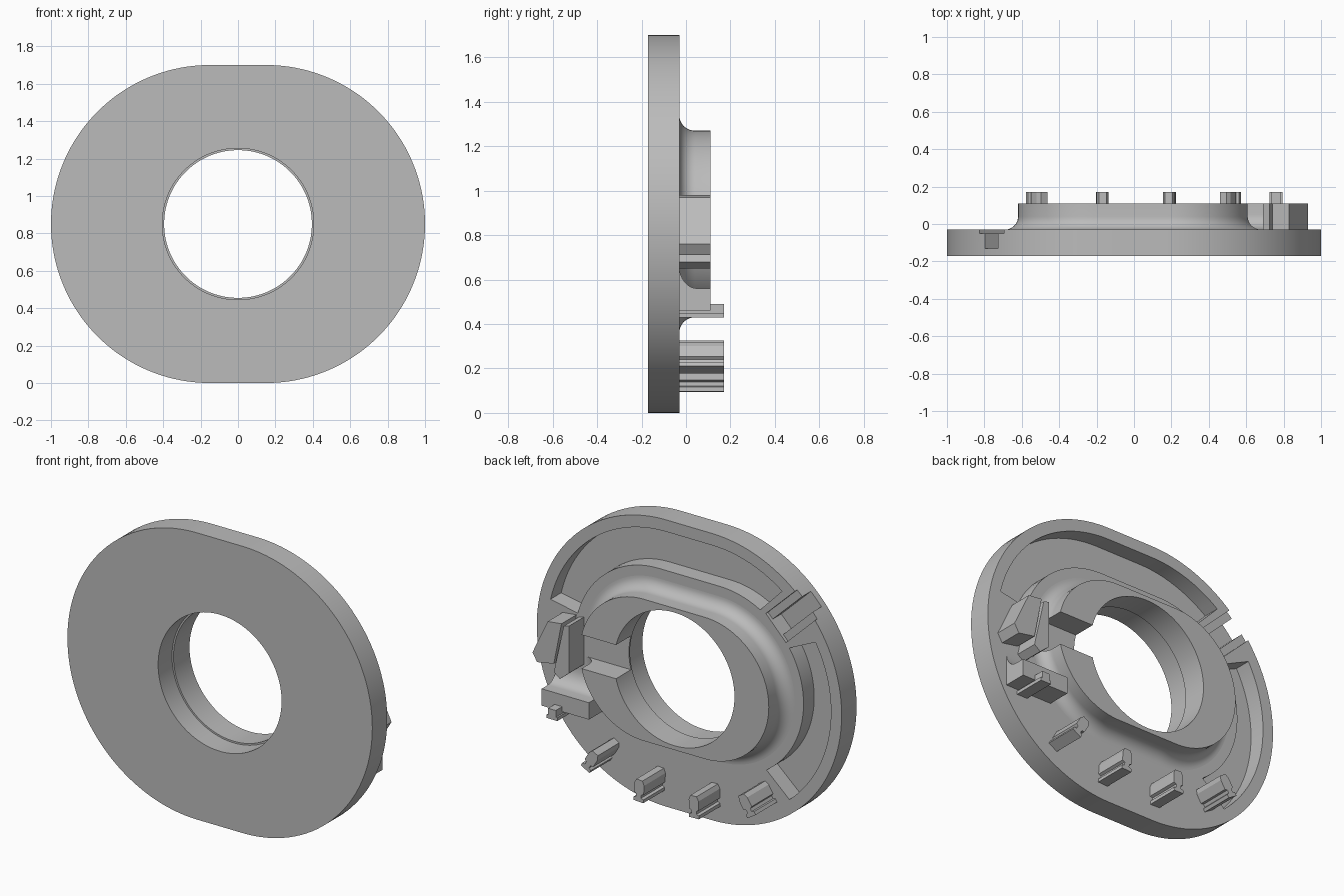
import bpy, bmesh
from math import sin, cos, pi, sqrt, radians, atan2
from mathutils import Vector

cube = bpy.data.objects.get("Cube")
if cube:
    bpy.data.objects.remove(cube, do_unlink=True)

MID = 0.85            # height of the bore axis
BACK = -0.03          # rear surface of the plate

grey = bpy.data.materials.new("plain_grey")
grey.use_nodes = True
colour = (0.5, 0.5, 0.5, 1)
grey.diffuse_color = colour
grey.node_tree.nodes["Principled BSDF"].inputs["Base Color"].default_value = colour


def loft(name, rings):
    """Skin closed rings of points and cap both ends."""
    bm = bmesh.new()
    rows = [[bm.verts.new(p) for p in ring] for ring in rings]
    n = len(rows[0])
    for a, b in zip(rows, rows[1:]):
        for i in range(n):
            j = (i + 1) % n
            bm.faces.new((a[i], a[j], b[j], b[i]))
    bm.faces.new(rows[0])
    bm.faces.new(rows[-1])
    bmesh.ops.recalc_face_normals(bm, faces=bm.faces)
    mesh = bpy.data.meshes.new(name)
    bm.to_mesh(mesh)
    bm.free()
    mesh.materials.append(grey)
    ob = bpy.data.objects.new(name, mesh)
    bpy.context.collection.objects.link(ob)
    return ob


def prism(name, outline, y0, y1):
    """Extrude an (x, z) outline along y."""
    return loft(name, [[(x, y, z) for x, z in outline] for y in (y0, y1)])


def box(name, x0, x1, y0, y1, z0, z1):
    return prism(name, [(x0, z0), (x1, z0), (x1, z1), (x0, z1)], y0, y1)


def oval_point(t, half, rad):
    """Point at polar angle t on a stadium of the given half length and radius."""
    c, s = abs(cos(t)), abs(sin(t))
    r = rad / s if rad * c < half * s else half * c + sqrt(rad * rad - (half * s) ** 2)
    return r * cos(t), MID + r * sin(t)


def oval(half, rad, n=144):
    return [oval_point(2 * pi * i / n, half, rad) for i in range(n)]


def cut(ob, cutters):
    for c in cutters:
        c.hide_render = True
        m = ob.modifiers.new("cut", "BOOLEAN")
        m.operation, m.solver, m.object = "DIFFERENCE", "EXACT", c
    bpy.context.view_layer.update()
    graph = bpy.context.evaluated_depsgraph_get()
    mesh = bpy.data.meshes.new_from_object(ob.evaluated_get(graph))
    ob.modifiers.clear()
    ob.data = mesh
    for c in cutters:
        bpy.data.objects.remove(c, do_unlink=True)


def smooth(ob):
    bpy.ops.object.select_all(action="DESELECT")
    ob.select_set(True)
    bpy.context.view_layer.objects.active = ob
    bpy.ops.object.shade_smooth_by_angle(angle=radians(30))


def pocket(start, end):
    """Curved pocket cutter between the hub and the rim."""
    ts = [radians(start + (end - start) * i / 40) for i in range(41)]
    outline = [oval_point(t, 0.15, 0.78) for t in ts]
    outline += [oval_point(t, 0.2, 0.55) for t in reversed(ts)]
    return prism("pocket_cutter", outline, BACK - 0.1, 0.1)


def slot(width, depth):
    """Radial slot cutter through the upper rim on the right."""
    out = Vector((-0.72, 0.69)).normalized()
    side = Vector((-out.y, out.x)) * width / 2
    base = Vector((-0.15, MID))
    a, b = base + out * 0.58, base + out
    return prism("slot_cutter", [a - side, b - side, b + side, a + side], BACK - depth, 0.1)


# Oval plate with bore, pockets and stepped rim slot
plate = prism("plate", oval(0.15, 0.85), -0.17, BACK)
cut(plate, [prism("bore_cutter", oval(0, 0.405), -0.5, 0.5),
            pocket(11, 134), pocket(155, 222),
            slot(0.19, 0.02), slot(0.1, 0.1)])
smooth(plate)

# Hub with a concave flare at its foot, bored and opened on one side
section = [(0.49, BACK - 0.01)]
for i in range(11):
    t = pi / 2 * i / 10
    section.append((0.49 - 0.07 * sin(t), 0.04 - 0.07 * cos(t)))
section.append((0.42, 0.11))
hub = loft("hub", [[(x, y, z) for x, z in oval(0.2, r)] for r, y in section])
cut(hub, [prism("hub_bore_cutter", oval(0, 0.395), -0.5, 0.5),
          box("gap_cutter", 0.2, 0.9, BACK, 0.3, 0.75, 0.95)])
smooth(hub)

# Grooved retaining clips along the lower rim
half_clip = [(0.02, -0.065), (0.032, -0.04), (0.032, 0.015), (0.016, 0.022),
             (0.016, 0.04), (0.032, 0.045), (0.032, 0.065)]
clip_outline = half_clip + [(-u, v) for u, v in reversed(half_clip)]
for i, (x, z) in enumerate([(-0.515, 0.26), (-0.17, 0.16), (0.19, 0.16), (0.51, 0.25)]):
    centre = 0.15 if x > 0 else -0.15
    out = Vector((x - centre, z - MID)).normalized()
    side = Vector((-out.y, out.x))
    pts = [Vector((x, z)) + side * u + out * v for u, v in clip_outline]
    prism(f"rim_clip_{i + 1}", pts, BACK - 0.01, 0.17)

# Latch: slanted outer block and inner wall beside the hub gap
prism("latch_block", [(0.74, 0.98), (0.83, 0.97), (0.93, 0.76), (0.9, 0.71), (0.79, 0.73)],
      BACK - 0.01, 0.11)
prism("latch_wall", [(0.69, 0.98), (0.725, 0.97), (0.79, 0.68), (0.75, 0.65), (0.69, 0.7)],
      BACK - 0.01, 0.11)

# Flared ledge below the latch
ledge = [(BACK - 0.01, 0.46), (0.11, 0.46), (0.11, 0.56)]
for i in range(9):
    t = pi / 2 * i / 8
    ledge.append((0.05 - 0.08 * sin(t), 0.66 - 0.1 * cos(t)))
ledge.append((BACK - 0.01, 0.66))
smooth(loft("flared_ledge", [[(x, y, z) for y, z in ledge] for x in (0.56, 0.87)]))

# Small hook on the ledge
box("ledge_hook", 0.735, 0.785, BACK - 0.01, 0.17, 0.45, 0.49)
box("ledge_hook_foot", 0.725, 0.795, BACK - 0.01, 0.17, 0.43, 0.45)
